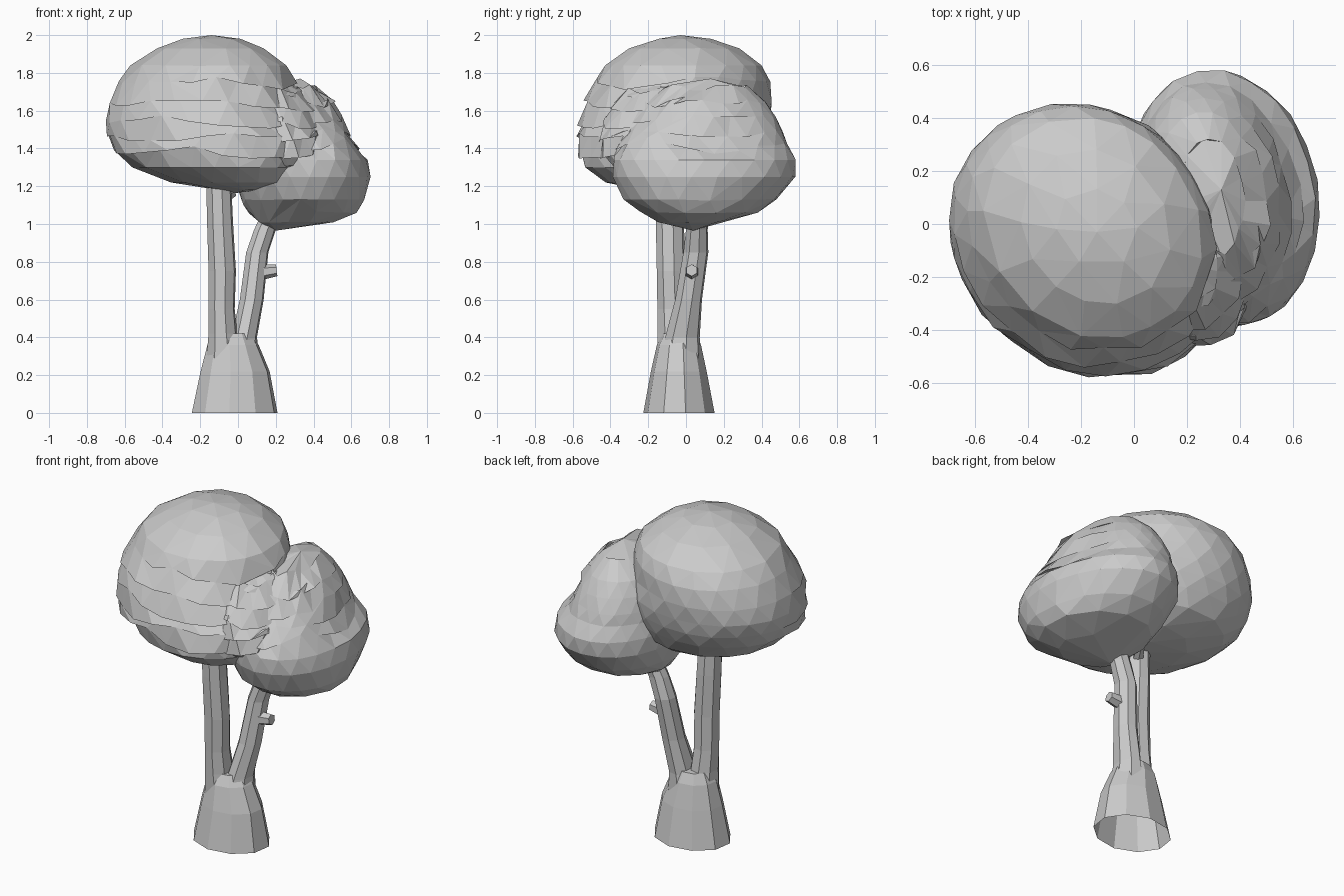
import bpy, bmesh, math, random
from mathutils import Vector

if "Cube" in bpy.data.objects:
    bpy.data.objects.remove(bpy.data.objects["Cube"])

random.seed(7)


def finish(name, bm):
    bmesh.ops.recalc_face_normals(bm, faces=bm.faces)
    me = bpy.data.meshes.new(name)
    bm.to_mesh(me)
    bm.free()
    ob = bpy.data.objects.new(name, me)
    bpy.context.collection.objects.link(ob)
    return ob


def ellipse(bm, ring, sides, turn=0.0, jitter=0.0, shear=0.0, grow=1.0):
    # ring = (z, x min, x max, y min, y max)
    z, x0, x1, y0, y1 = ring
    out = []
    for i in range(sides):
        a = 2 * math.pi * (i + turn) / sides
        k = grow + random.uniform(-jitter, jitter)
        dy = (y1 - y0) / 2 * k * math.sin(a)
        out.append(bm.verts.new(((x0 + x1) / 2 + (x1 - x0) / 2 * k * math.cos(a) + shear * dy,
                                 (y0 + y1) / 2 + dy, z)))
    return out


def wood(name, rings, sides, jitter):
    # open-bottomed bark tube with flat sides
    bm = bmesh.new()
    loops = [ellipse(bm, r, sides, 0.3, jitter, grow=1.04) for r in rings]
    for a, b in zip(loops, loops[1:]):
        for i in range(sides):
            j = (i + 1) % sides
            bm.faces.new((a[i], a[j], b[j], b[i]))
    bm.faces.new(loops[-1])
    return finish(name, bm)


def canopy(name, bottom, top, rings, folds, fold_dir, shear=0.0, sides=22, keep=0.6):
    # faceted foliage mass with overhanging folds on one side
    bm = bmesh.new()
    loops, turn = [], 0.0
    for r in rings:
        lip = ellipse(bm, r, sides, turn, 0.01, shear, 1.01)
        turn += 0.5
        mid = Vector(((r[1] + r[2]) / 2, (r[3] + r[4]) / 2, 0))
        if folds[0] < r[0] < folds[1]:
            recess, phase = [], random.uniform(0, 6)
            for i, v in enumerate(lip):
                d = v.co - mid
                d.z = 0
                d.normalize()
                w = max(0, min(1, 0.5 + d.dot(fold_dir)))
                depth = 0.06 * w * random.uniform(0.1, 1)
                v.co.z += (0.022 * math.sin(i * 0.9 + phase) + random.uniform(-.01, .01)) * w
                v.co += d * depth * 0.3
                recess.append(bm.verts.new(v.co - d * depth + Vector((0, 0, 0.006))))
                v.co.z -= 0.015 * w + 0.006
            loops.append(recess)
        loops.append(lip)
    for a, b in zip(loops, loops[1:]):
        for i in range(sides):
            j = (i + 1) % sides
            bm.faces.new((a[i], a[j], b[i]))
            bm.faces.new((a[j], b[j], b[i]))
    for loop, tip in ((loops[0], bottom), (loops[-1], top)):
        t = bm.verts.new(tip)
        for i in range(sides):
            bm.faces.new((loop[i], loop[(i + 1) % sides], t))
    ob = finish(name, bm)
    m = ob.modifiers.new("facets", 'DECIMATE')
    m.ratio = keep
    return ob


def stub(name, start, end, r):
    # short cut-off twig
    a, b = Vector(start), Vector(end)
    bm = bmesh.new()
    bmesh.ops.create_cone(bm, cap_ends=True, segments=6, radius1=r,
                          radius2=r * 0.75, depth=(b - a).length)
    ob = finish(name, bm)
    ob.location = (a + b) / 2
    ob.rotation_euler = (b - a).to_track_quat('Z', 'Y').to_euler()


# Trunk and the two limbs
wood("trunk", [(0, -.24, .205, -.22, .145), (.22, -.195, .165, -.18, .105),
               (.36, -.16, .105, -.15, .075), (.42, -.13, .07, -.12, .05)], 10, 0.01)
wood("left_limb", [(.25, -.17, .03, -.15, .05), (.42, -.155, -.005, -.15, .02),
                   (.55, -.155, -.017, -.15, .0), (.75, -.155, -.012, -.155, -.007),
                   (1.0, -.163, -.027, -.16, -.012), (1.3, -.17, -.04, -.16, -.025)], 8, 0.02)
wood("right_limb", [(.25, -.08, .12, -.13, .08), (.40, -.035, .10, -.11, .07),
                    (.60, .01, .135, -.055, .085), (.85, .045, .16, -.012, .117),
                    (.97, .085, .20, .0, .115), (1.15, .17, .28, .02, .13)], 8, 0.02)
stub("right_twig", (.12, .03, .745), (.205, .03, .755), .042)
stub("left_twig", (-.07, -.05, 1.14), (-.03, .02, 1.16), .032)

# Large left foliage mass
canopy("left_canopy", (0, -.08, 1.165), (-.14, -.03, 2.0), [
    (1.185, -.14, .14, -.25, .08), (1.22, -.35, .25, -.42, .2),
    (1.30, -.55, .315, -.53, .33), (1.39, -.65, .36, -.565, .39),
    (1.47, -.685, .365, -.565, .425), (1.55, -.695, .345, -.555, .445),
    (1.65, -.675, .315, -.525, .45), (1.76, -.62, .29, -.47, .44),
    (1.84, -.56, .25, -.425, .40), (1.93, -.42, .13, -.30, .28),
    (1.98, -.29, .01, -.16, .13)], (1.35, 1.8), Vector((.3, -.7, 0)), -.13)

# Folded foliage filling the groove between the two masses
canopy("middle_foliage", (.24, -.24, 1.25), (.22, -.16, 1.76), [
    (1.31, .12, .36, -.39, -.1), (1.39, .06, .42, -.45, .0),
    (1.47, .05, .44, -.455, .02), (1.55, .05, .42, -.435, .02),
    (1.63, .06, .40, -.39, .02), (1.71, .11, .34, -.31, .0)],
    (1.35, 1.74), Vector((.5, -.5, 0)), 0.0, 14, 0.75)

# Smaller right foliage mass
canopy("right_canopy", (.2, .04, .965), (.33, .13, 1.77), [
    (1.01, .11, .50, -.15, .2), (1.06, .06, .63, -.23, .38),
    (1.13, .02, .67, -.33, .48), (1.25, -.02, .70, -.38, .575),
    (1.34, -.02, .68, -.385, .58), (1.42, .0, .62, -.375, .535),
    (1.49, .01, .585, -.335, .51), (1.57, .04, .55, -.29, .475),
    (1.65, .08, .50, -.23, .42), (1.73, .18, .42, -.11, .32)],
    (1.38, 1.76), Vector((.6, -.4, 0)), -.08)
